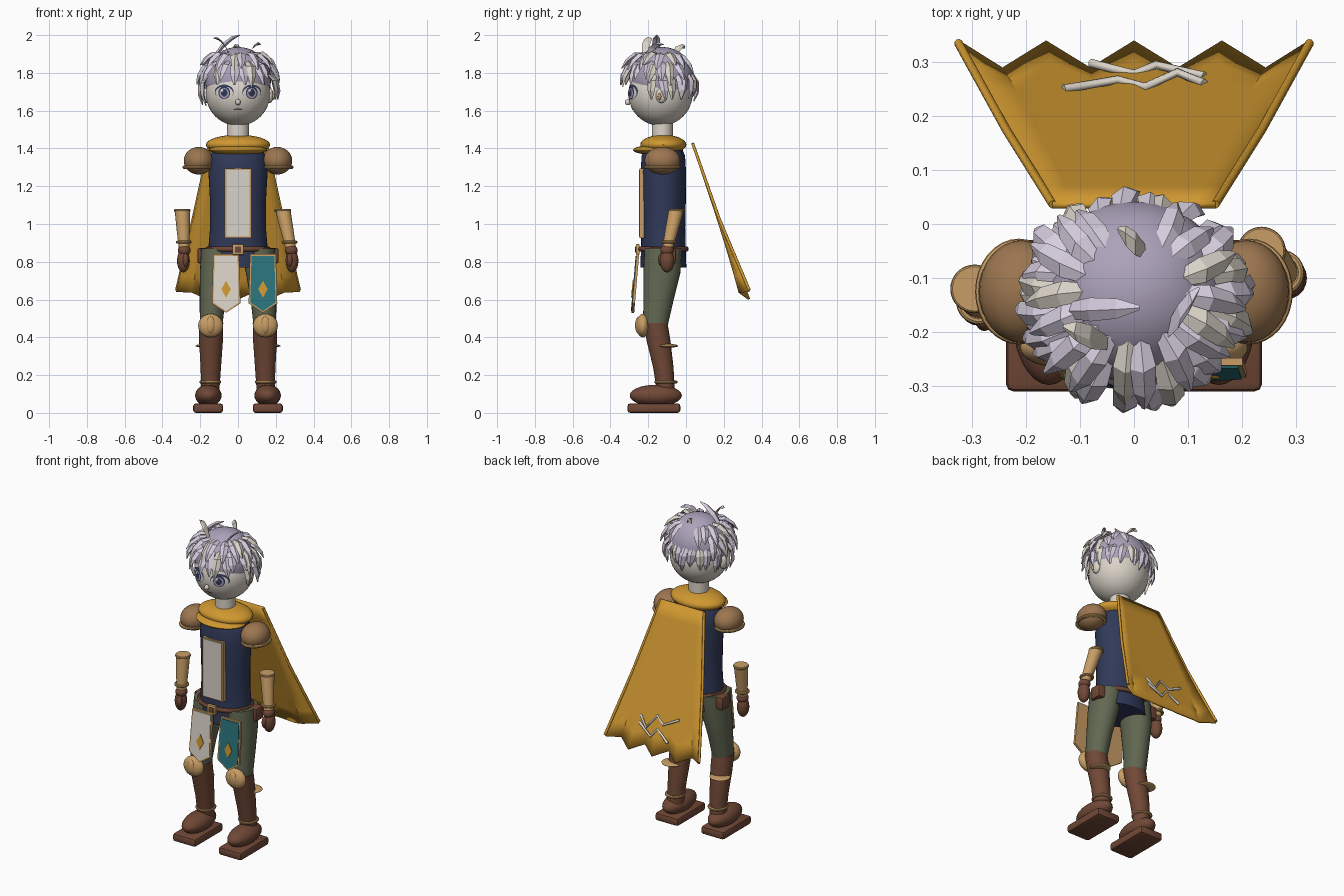
import bpy, bmesh, math, random
from mathutils import Vector

random.seed(4)
if "Cube" in bpy.data.objects:
    bpy.data.objects.remove(bpy.data.objects["Cube"])


def material(name, r, g, b):
    m = bpy.data.materials.new(name)
    col = [((c / 255 + 0.055) / 1.055) ** 2.4 for c in (r, g, b)] + [1]
    m.diffuse_color = col
    m.use_nodes = True
    m.node_tree.nodes["Principled BSDF"].inputs["Base Color"].default_value = col
    return m


cream = material("cream", 218, 211, 200)
lilac = material("lilac", 172, 162, 186)
pale = material("pale_lilac", 214, 205, 222)
navy = material("navy", 48, 57, 88)
gold = material("gold", 208, 152, 48)
leather = material("leather", 112, 72, 54)
bronze = material("bronze", 156, 118, 80)
tan = material("tan", 200, 158, 102)
olive = material("olive", 98, 104, 82)
teal = material("teal", 42, 116, 124)
smooth = []


def finish(name, mat, bm, soft=True, fix=True):
    if fix:
        bmesh.ops.recalc_face_normals(bm, faces=bm.faces)
    me = bpy.data.meshes.new(name)
    bm.to_mesh(me)
    bm.free()
    me.materials.append(mat)
    ob = bpy.data.objects.new(name, me)
    bpy.context.collection.objects.link(ob)
    if soft:
        smooth.append(ob)
    return ob


def ball(name, mat, loc, size, seg=32):
    bm = bmesh.new()
    bmesh.ops.create_uvsphere(bm, u_segments=seg, v_segments=seg // 2, radius=1)
    bmesh.ops.scale(bm, vec=size, verts=bm.verts)
    bmesh.ops.translate(bm, vec=loc, verts=bm.verts)
    return finish(name, mat, bm)


def box(name, mat, loc, size, bevel=0.01):
    bm = bmesh.new()
    bmesh.ops.create_cube(bm, size=1)
    bmesh.ops.scale(bm, vec=size, verts=bm.verts)
    bmesh.ops.translate(bm, vec=loc, verts=bm.verts)
    bmesh.ops.bevel(bm, geom=bm.edges[:], offset=bevel, segments=2, affect='EDGES', profile=0.5)
    return finish(name, mat, bm)


def bridge(bm, rings):
    n = len(rings[0])
    for a, b in zip(rings, rings[1:]):
        for i in range(n):
            bm.faces.new((a[i], a[(i + 1) % n], b[(i + 1) % n], b[i]))
    bm.faces.new(rings[0])
    bm.faces.new(rings[-1])


def loft(name, mat, stations, n=28):
    """Stations are x, y, z, radius in x, radius in y."""
    bm = bmesh.new()
    turn = [2 * math.pi * i / n for i in range(n)]
    bridge(bm, [[bm.verts.new((x + rx * math.cos(a), y + ry * math.sin(a), z)) for a in turn]
                for x, y, z, rx, ry in stations])
    return finish(name, mat, bm)


def ring(name, mat, loc, rx, ry, thick, flat=1):
    bpy.ops.mesh.primitive_torus_add(location=loc, major_radius=rx, minor_radius=thick,
                                     major_segments=32, minor_segments=10)
    ob = bpy.context.object
    ob.name = name
    ob.scale = (1, ry / rx, flat)
    ob.data.materials.append(mat)
    smooth.append(ob)


def plate(name, mat, outline, front, thick):
    """Outline in x and z; front gives the y of the front face at a height."""
    bm = bmesh.new()
    bridge(bm, [[bm.verts.new((x, front(z) + d, z)) for x, z in outline] for d in (0, thick)])
    return finish(name, mat, bm, False)


def cord(name, mat, points, radius):
    cu = bpy.data.curves.new(name, 'CURVE')
    cu.dimensions = '3D'
    cu.bevel_depth = radius
    cu.bevel_resolution = 2
    cu.use_fill_caps = True
    sp = cu.splines.new('POLY')
    sp.points.add(len(points) - 1)
    for p, co in zip(sp.points, points):
        p.co = (*co, 1)
    cu.materials.append(mat)
    bpy.context.collection.objects.link(bpy.data.objects.new(name, cu))


# Head, neck and face
HEAD, R = Vector((0, -0.135, 1.69)), 0.17
ball("head", cream, HEAD, (R, R, R), 48)
loft("neck", cream, [(0, -0.125, z, 0.058, 0.056) for z in (1.42, 1.56)])
ball("nose", cream, (0, -0.308, 1.645), (0.014, 0.016, 0.016), 16)


def decal(name, mat, cx, cz, rx, rz, lift):
    bm = bmesh.new()
    bmesh.ops.create_grid(bm, x_segments=12, y_segments=12, size=1)
    for v in bm.verts:
        u, w = v.co.x, v.co.y
        x = cx + rx * u * math.sqrt(1 - w * w / 2)
        z = cz + rz * w * math.sqrt(1 - u * u / 2)
        v.co = (x, HEAD.y - math.sqrt((R + lift) ** 2 - x * x - (z - HEAD.z) ** 2), z)
    return finish(name, mat, bm, fix=False)


decal("mouth", leather, 0, 1.607, 0.026, 0.004, 0.002)
for s, side in ((1, "left"), (-1, "right")):
    x = s * 0.073
    decal(side + "_eyelid", navy, x, 1.699, 0.05, 0.039, 0.002)
    decal(side + "_eye_white", cream, x, 1.693, 0.046, 0.035, 0.004)
    decal(side + "_iris_rim", navy, x, 1.695, 0.031, 0.034, 0.005)
    decal(side + "_iris", lilac, x, 1.692, 0.025, 0.027, 0.006)
    decal(side + "_pupil", navy, x, 1.695, 0.017, 0.02, 0.007)
    decal(side + "_eye_glint", cream, x - 0.012, 1.708, 0.007, 0.008, 0.008)
    ball(side + "_ear", cream, (s * 0.168, -0.13, 1.68), (0.02, 0.03, 0.04), 16)
    ball(side + "_earring", tan, (s * 0.185, -0.14, 1.675), (0.01, 0.01, 0.018), 12)

# Hair cap and layered tufts
CAP = Vector((0, -0.125, 1.767))
ball("hair_cap", lilac, CAP, (0.175, 0.168, 0.17), 40)
tufts = {"pale": bmesh.new(), "cream": bmesh.new()}


def tuft(points, side, width, key):
    bm = tufts[key]
    rings = []
    for p, k in zip(points, (0.6, 1, 0.85, 0.2)):
        out = (p - CAP).normalized()
        w, t = side * width * k, out * 0.013 * k
        rings.append([bm.verts.new(c) for c in (p - w, p + t, p + w, p - t)])
    bridge(bm, rings)


def layer(count, top, low, reach, width, back_limit, front_limit=-2):
    for i in range(count):
        a = 2 * math.pi * (i + random.uniform(-0.25, 0.25)) / count
        back = math.sin(a)
        if back > back_limit or back < front_limit:
            continue
        tip_r = reach - 0.035 * max(back, 0) + random.uniform(-0.01, 0.012)
        drop = low + random.uniform(-6, 6)
        bend = a + random.uniform(-0.15, 0.15)
        path = []
        for t in (0, 0.35, 0.7, 1):
            el = math.radians(top + (drop - top) * t)
            r = 0.16 + (tip_r - 0.16) * t ** 0.6
            b = a + (bend - a) * t
            path.append(CAP + r * Vector((math.cos(el) * math.cos(b), math.cos(el) * math.sin(b), math.sin(el))))
        tuft(path, Vector((-math.sin(a), math.cos(a), 0)), width, "cream" if i % 4 == 1 else "pale")


layer(18, 58, 15, 0.222, 0.024, 0.9)
layer(26, 36, -5, 0.225, 0.026, 0.6)
layer(26, 12, -32, 0.228, 0.024, 2, -0.45)
for root, tip, key in (((-0.13, -0.16, 1.88), (0.01, -0.155, 2), "pale"),
                       ((-0.05, -0.22, 1.91), (-0.13, -0.19, 1.985), "cream"),
                       ((0.06, -0.2, 1.9), (0.12, -0.12, 1.95), "pale"),
                       ((0.02, -0.05, 1.91), (-0.03, -0.01, 1.93), "cream")):
    a, b = Vector(root), Vector(tip)
    path = [a.lerp(b, t) + Vector((0, 0, 0.09 * t * (1 - t))) for t in (0, 0.35, 0.7, 1)]
    tuft(path, Vector((0, 1, 0)), 0.022, key)
finish("hair_tufts_pale", pale, tufts["pale"], False)
finish("hair_tufts_cream", cream, tufts["cream"], False)

# Tunic, collar, chest panel and belt
loft("tunic", navy, [(0, -0.12, z, rx, ry) for z, rx, ry in (
    (0.77, 0.165, 0.122), (0.87, 0.157, 0.118), (0.98, 0.148, 0.116), (1.12, 0.148, 0.119),
    (1.28, 0.157, 0.12), (1.36, 0.15, 0.115), (1.41, 0.12, 0.095))], 40)
ball("collar", gold, (0, -0.12, 1.42), (0.17, 0.122, 0.052))
ball("collar_drape", gold, (0, -0.165, 1.392), (0.155, 0.115, 0.026))
for name, mat, w, pad, y in (("chest_trim", tan, 0.072, 0, -0.246), ("chest_panel", cream, 0.062, 0.008, -0.25)):
    plate(name, mat, [(-w, 0.925 + pad), (w, 0.925 + pad), (w, 1.295 - pad), (-w, 1.295 - pad)],
          lambda z: y, 0.024)
ring("belt", leather, (0, -0.12, 0.867), 0.16, 0.123, 0.014)
box("buckle", tan, (0, -0.256, 0.865), (0.058, 0.02, 0.056), 0.004)
box("buckle_center", leather, (0, -0.264, 0.865), (0.034, 0.01, 0.032), 0.002)

# Hanging cloth panels with a diamond on each
def hang(z):
    return -0.262 - (0.84 - z) * 0.085


for name, mat, cx in (("right_cloth", cream, -0.063), ("left_cloth", teal, 0.132)):
    for part, m, w, pad, lift in (("_trim", tan, 0.076, 0, 0), ("", mat, 0.067, 0.009, 0.004)):
        edge = [(-w * 0.9, 0.84 - pad), (-w, 0.58 + pad / 2), (0, 0.53 + pad), (w, 0.58 + pad / 2), (w * 0.9, 0.84 - pad)]
        plate(name + part, m, [(cx + x, z) for x, z in edge], lambda z: hang(z) - lift, 0.014)
    plate(name + "_diamond", gold, [(cx - 0.025, 0.655), (cx, 0.61), (cx + 0.025, 0.655), (cx, 0.7)],
          lambda z: hang(z) - 0.009, 0.008)

# Shoulders, legs, boots and pouches
for s, side in ((1, "left"), (-1, "right")):
    ball(side + "_shoulder_guard", bronze, (s * 0.208, -0.125, 1.335), (0.079, 0.095, 0.073))
    ring(side + "_shoulder_rim", tan, (s * 0.213, -0.125, 1.3), 0.072, 0.087, 0.009)
    box(side + "_pouch", leather, (s * 0.18, -0.09, 0.832), (0.07, 0.075, 0.08))
    loft(side + "_trouser_leg", olive, [(s * x, y, z, rx, ry) for x, y, z, rx, ry in (
        (0.105, -0.12, 0.87, 0.09, 0.1), (0.122, -0.128, 0.74, 0.08, 0.098),
        (0.135, -0.145, 0.6, 0.068, 0.08), (0.142, -0.162, 0.465, 0.06, 0.066))])
    loft(side + "_boot_shaft", leather, [(s * x, y, z, r, r) for x, y, z, r in (
        (0.142, -0.162, 0.475, 0.064), (0.143, -0.145, 0.38, 0.063),
        (0.144, -0.12, 0.24, 0.054), (0.147, -0.105, 0.1, 0.047))])
    ball(side + "_knee_guard", tan, (s * 0.145, -0.228, 0.462), (0.066, 0.036, 0.062))
    ball(side + "_knee_ridge", tan, (s * 0.145, -0.25, 0.464), (0.026, 0.02, 0.046), 16)
    ball(side + "_calf_band", tan, (s * 0.166, -0.098, 0.355), (0.06, 0.057, 0.01))
    ring(side + "_ankle_band", tan, (s * 0.147, -0.106, 0.163), 0.05, 0.053, 0.008)
    ball(side + "_boot", leather, (s * 0.157, -0.16, 0.092), (0.07, 0.138, 0.057))
    box(side + "_sole", leather, (s * 0.158, -0.17, 0.025), (0.158, 0.28, 0.05), 0.014)

# Forearm guards and gloves
for side, s, top, low in (("left", 1, Vector((0.236, -0.05, 1.08)), Vector((0.282, -0.1, 0.86))),
                          ("right", -1, Vector((-0.295, -0.12, 1.08)), Vector((-0.285, -0.15, 0.86)))):
    loft(side + "_forearm", tan, [(*top, 0.041, 0.041), (*top.lerp(low, 0.5), 0.035, 0.035), (*low, 0.027, 0.027)])
    ring(side + "_forearm_rim", tan, top - Vector((0, 0, 0.008)), 0.037, 0.037, 0.008)
    ring(side + "_wrist_band", tan, top.lerp(low, 0.8), 0.034, 0.034, 0.008)
    hand = low + Vector((s * 0.004, 0, -0.055))
    ball(side + "_glove_cuff", leather, low, (0.034, 0.036, 0.03), 20)
    ball(side + "_glove", leather, hand, (0.034, 0.038, 0.062), 20)
    ball(side + "_thumb", leather, hand + Vector((-s * 0.012, -0.03, 0.005)), (0.016, 0.018, 0.035), 16)

# Cape with a folded zigzag hem
bm = bmesh.new()
rows, cols = 10, 9
grid = []
for j in range(rows):
    t = j / (rows - 1)
    line = []
    for i in range(cols):
        u = i / 4 - 1
        wave = (1 if i % 2 == 0 else -1) * t ** 3
        corner = 0.04 * t ** 3 if i in (0, cols - 1) else 0
        line.append(bm.verts.new((u * (0.15 + 0.175 * t), 0.034 + 0.275 * t + 0.025 * wave,
                                  1.43 - 0.81 * t - 0.018 * wave + corner)))
    grid.append(line)
for a, b in zip(grid, grid[1:]):
    for i in range(cols - 1):
        bm.faces.new((a[i], a[i + 1], b[i + 1], b[i]))
cape = finish("cape", gold, bm)
thick = cape.modifiers.new("thickness", 'SOLIDIFY')
thick.thickness, thick.offset = 0.012, 0
for s, side in ((1, "left"), (-1, "right")):
    cord(side + "_cape_edge", gold, [(s * 0.15, 0.036, 1.425), (s * 0.237, 0.175, 1.03), (s * 0.325, 0.335, 0.65)], 0.008)
for name, zigzag in (("upper_zigzag_stitch", ((0.13, 0.8), (0.08, 0.74), (0.02, 0.82), (-0.03, 0.78), (-0.13, 0.83))),
                     ("lower_zigzag_stitch", ((0.13, 0.76), (0.04, 0.7), (0, 0.75), (-0.08, 0.69)))):
    cord(name, cream, [(x, 0.046 + (1.43 - z) * 0.34, z) for x, z in zigzag], 0.008)

# Smooth shading that keeps hard edges
bpy.ops.object.select_all(action='DESELECT')
for ob in smooth:
    ob.select_set(True)
bpy.context.view_layer.objects.active = smooth[0]
bpy.ops.object.shade_smooth_by_angle(angle=math.radians(35))
